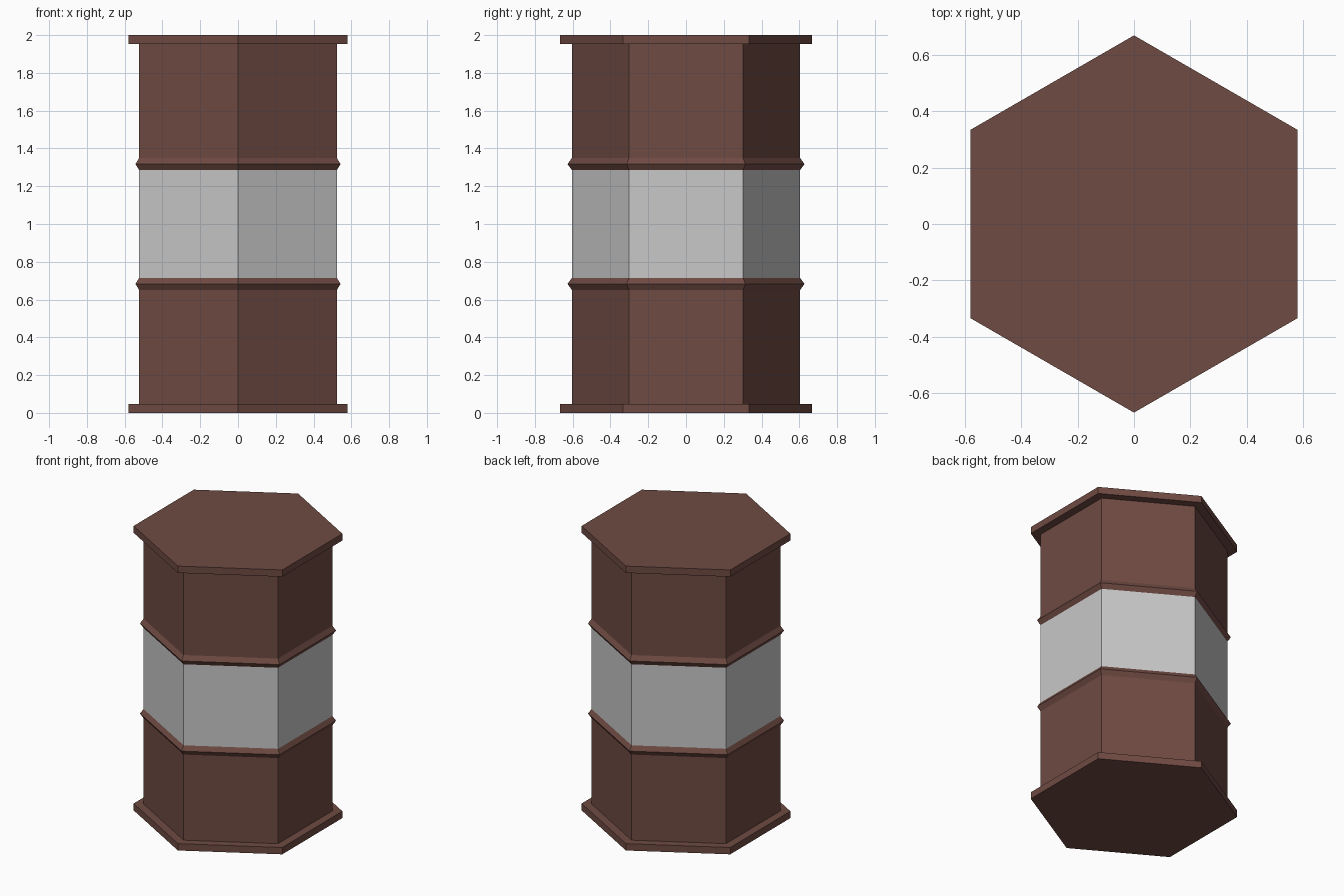
import bpy, bmesh, math

if "Cube" in bpy.data.objects:
    bpy.data.objects.remove(bpy.data.objects["Cube"])

SIDES = 6
BODY, RIM, RIDGE = 0.604, 0.668, 0.627   # corner radii
BAND_LOW, BAND_HIGH = 0.715, 1.285       # painted band heights


def material(name, rgb):
    m = bpy.data.materials.new(name)
    m.diffuse_color = (*rgb, 1)
    m.use_nodes = True
    m.node_tree.nodes["Principled BSDF"].inputs["Base Color"].default_value = m.diffuse_color
    return m


brown = material("rust brown", (0.159, 0.069, 0.055))
grey = material("light grey", (0.578, 0.578, 0.578))

# Lower half of the profile (radius, height): rim, wall, pointed hoop, band
lower = [(RIM, 0), (RIM, 0.048), (BODY, 0.048),
         (BODY, 0.65), (RIDGE, 0.683), (BODY, BAND_LOW)]
profile = lower + [(r, 2 - z) for r, z in reversed(lower)]

# Six-sided barrel shell, corners pointing along y
bm = bmesh.new()
rings = []
for r, z in profile:
    ring = []
    for i in range(SIDES):
        a = math.pi / 2 + 2 * math.pi * i / SIDES
        ring.append(bm.verts.new((r * math.cos(a), r * math.sin(a), z)))
    rings.append(ring)
for a, b in zip(rings, rings[1:]):
    for i in range(SIDES):
        j = (i + 1) % SIDES
        bm.faces.new((a[i], a[j], b[j], b[i]))

# Bottom and lid
bm.faces.new(list(reversed(rings[0])))
bm.faces.new(rings[-1])
bmesh.ops.recalc_face_normals(bm, faces=bm.faces)

# Grey band on the middle wall only
for f in bm.faces:
    zs = [v.co.z for v in f.verts]
    if min(zs) > BAND_LOW - 0.001 and max(zs) < BAND_HIGH + 0.001:
        f.material_index = 1

mesh = bpy.data.meshes.new("barrel")
bm.to_mesh(mesh)
bm.free()
mesh.materials.append(brown)
mesh.materials.append(grey)
bpy.context.collection.objects.link(bpy.data.objects.new("barrel", mesh))
